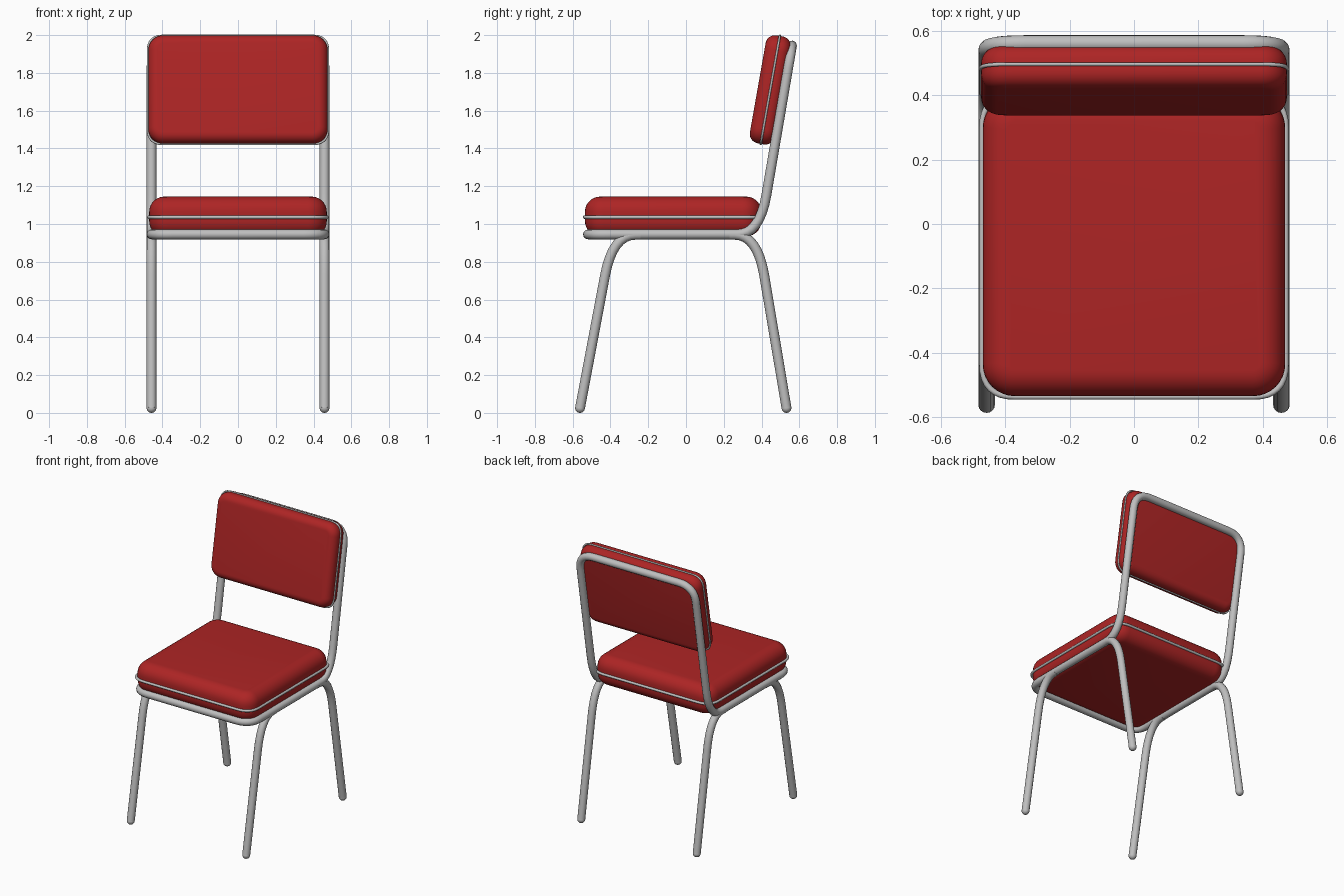
import bpy, bmesh, math
from mathutils import Vector, Matrix

if "Cube" in bpy.data.objects:
    bpy.data.objects.remove(bpy.data.objects["Cube"])


def material(name, rgb):
    m = bpy.data.materials.new(name)
    m.diffuse_color = (*rgb, 1)
    m.use_nodes = True
    m.node_tree.nodes["Principled BSDF"].inputs["Base Color"].default_value = m.diffuse_color
    return m


RED = material("red vinyl", (0.42, 0.018, 0.018))
STEEL = material("grey steel", (0.52, 0.52, 0.52))
R = 0.026      # tube radius
X = 0.458      # tube centre line


def rounded(corners, closed, steps=8):
    """Path through (point, distance_in, distance_out) corners, rounded."""
    out, n = [], len(corners)
    for i, (p, a, b) in enumerate(corners):
        p = Vector(p)
        if not a:
            out.append(p)
            continue
        s = p + (Vector(corners[i - 1][0]) - p).normalized() * a
        e = p + (Vector(corners[(i + 1) % n][0]) - p).normalized() * b
        for k in range(steps + 1):
            t = k / steps
            out.append(s * (1 - t) ** 2 + p * 2 * t * (1 - t) + e * t * t)
    return out


def tube(name, pts, radius, closed):
    cu = bpy.data.curves.new(name, 'CURVE')
    cu.dimensions = '3D'
    cu.bevel_depth = radius
    cu.bevel_resolution = 4
    cu.use_fill_caps = True
    sp = cu.splines.new('POLY')
    sp.points.add(len(pts) - 1)
    for q, p in zip(sp.points, pts):
        q.co = (*p, 1)
    sp.use_cyclic_u = closed
    cu.materials.append(STEEL)
    ob = bpy.data.objects.new(name, cu)
    bpy.context.collection.objects.link(ob)
    bpy.ops.object.select_all(action='DESELECT')
    ob.select_set(True)
    bpy.context.view_layer.objects.active = ob
    bpy.ops.object.convert(target='MESH')
    ob = bpy.context.object
    bpy.ops.object.shade_smooth_by_angle(angle=math.radians(50))
    return ob


def cushion(name, size, corner, edge, matrix):
    """Box with rounded corners, then softened top and bottom rims."""
    bm = bmesh.new()
    bmesh.ops.create_cube(bm, size=1)
    bmesh.ops.scale(bm, vec=size, verts=bm.verts)
    up = [e for e in bm.edges if abs(e.verts[0].co.z - e.verts[1].co.z) > 0.01]
    bmesh.ops.bevel(bm, geom=up, offset=corner, segments=8, profile=0.5, affect='EDGES')
    rim = [e for e in bm.edges if abs(e.verts[0].co.z - e.verts[1].co.z) < 1e-5]
    bmesh.ops.bevel(bm, geom=rim, offset=edge, segments=7, profile=0.5, affect='EDGES')
    bmesh.ops.recalc_face_normals(bm, faces=bm.faces)
    bm.transform(matrix)
    me = bpy.data.meshes.new(name)
    bm.to_mesh(me)
    bm.free()
    me.materials.append(RED)
    ob = bpy.data.objects.new(name, me)
    bpy.context.collection.objects.link(ob)
    bpy.ops.object.select_all(action='DESELECT')
    ob.select_set(True)
    bpy.context.view_layer.objects.active = ob
    bpy.ops.object.shade_smooth_by_angle(angle=math.radians(50))


def piping(name, w, d, z, corner, radius, matrix):
    w, d = w / 2, d / 2
    path = rounded([((x, y, z), corner, corner)
                    for x, y in ((-w, -d), (w, -d), (w, d), (-w, d))], True)
    tube(name, [matrix @ p for p in path], radius, True)


# Seat cushion with its trim
seat_m = Matrix.Translation((0, -0.068, 1.04))
cushion("seat", (0.94, 0.934, 0.21), 0.10, 0.08, seat_m)
piping("seat_trim", 0.944, 0.938, -0.004, 0.10, 0.009, seat_m)

# Tilted backrest cushion with its trim
back_m = Matrix.Translation((0, 0.446, 1.71)) @ Matrix.Rotation(math.radians(80), 4, 'X')
cushion("backrest", (0.95, 0.58, 0.134), 0.08, 0.05, back_m)
piping("backrest_trim", 0.954, 0.582, 0, 0.08, 0.006, back_m)

# One continuous loop: seat front, seat sides and back hoop
half = [((X, -0.519, 0.945), 0.11, 0.11),
        ((X, 0.39, 0.945), 0.12, 0.21),
        ((X, 0.561, 1.945), 0.12, 0.12)]
other = [((-p[0], p[1], p[2]), b, a) for p, a, b in reversed(half)]
tube("frame", rounded(half + other, True), R, True)

# Splayed legs bending into the frame, with round feet
for side, sx in (("left", -1), ("right", 1)):
    for end, foot, bend, top in (("front", -0.561, -0.388, -0.24),
                                 ("rear", 0.532, 0.378, 0.23)):
        path = rounded([((sx * X, foot, R), 0, 0),
                        ((sx * X, bend, 0.943), 0.22, 0.12),
                        ((sx * X, top, 0.943), 0, 0)], False)
        leg = tube(f"{end}_leg_{side}", path, R, False)
        bm = bmesh.new()
        bm.from_mesh(leg.data)
        ball = bmesh.ops.create_uvsphere(bm, u_segments=16, v_segments=10, radius=R,
                                         matrix=Matrix.Translation(path[0]))
        for v in ball["verts"]:
            for f in v.link_faces:
                f.smooth = True
        bm.to_mesh(leg.data)
        bm.free()
